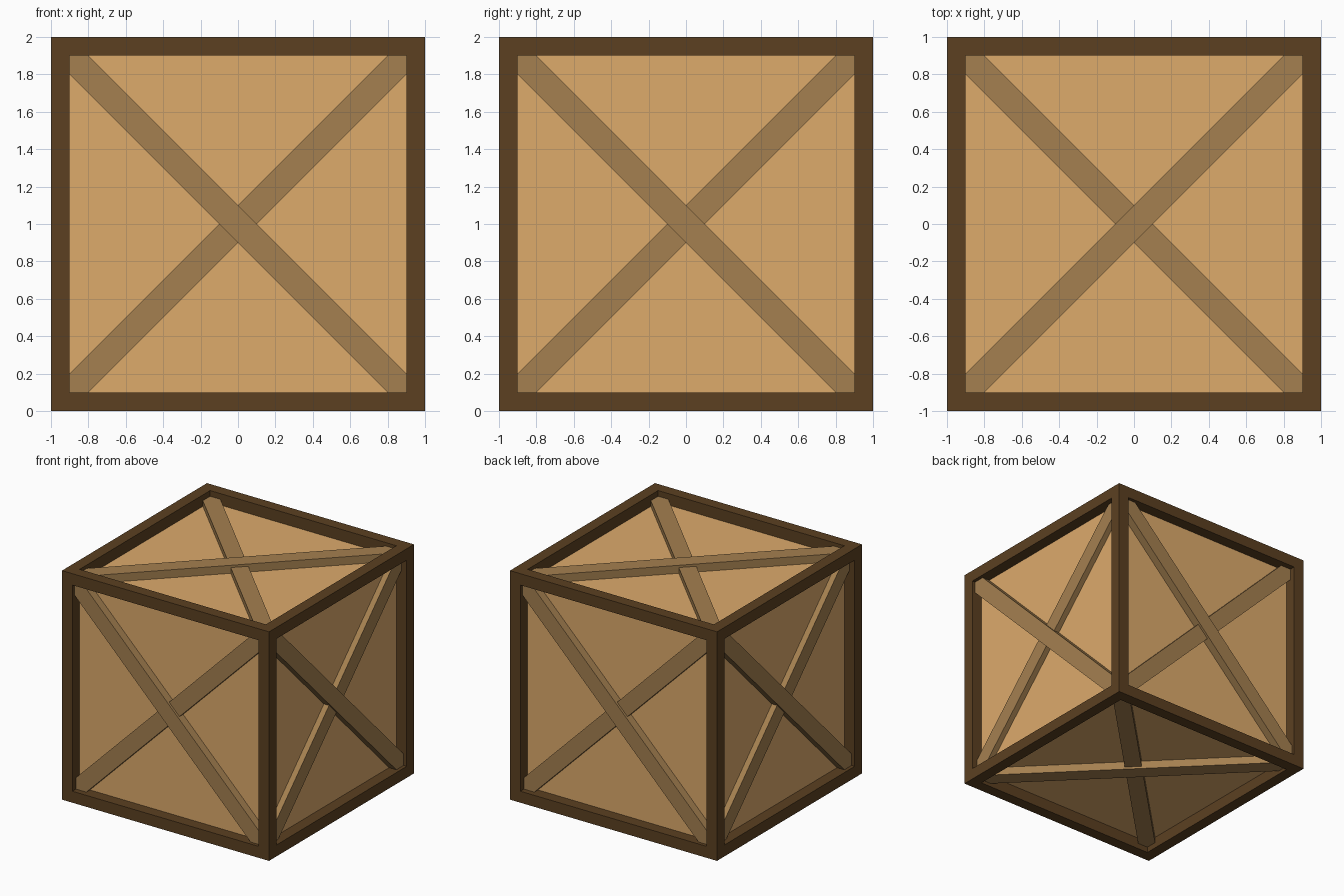
import bpy, bmesh
from mathutils import Vector, Matrix

if "Cube" in bpy.data.objects:
    bpy.data.objects.remove(bpy.data.objects["Cube"])

INNER = 0.9                    # half size of the panelled box
CENTRE = Vector((0, 0, 1))


def material(name, rgb):
    # colours given as seen on screen (sRGB), stored as linear
    mat = bpy.data.materials.new(name)
    mat.diffuse_color = [(c / 255) ** 2.2 for c in rgb] + [1]
    mat.use_nodes = True
    mat.node_tree.nodes["Principled BSDF"].inputs["Base Color"].default_value = mat.diffuse_color
    return mat


def finish(bm, name, mat):
    bmesh.ops.recalc_face_normals(bm, faces=bm.faces[:])
    mesh = bpy.data.meshes.new(name)
    bm.to_mesh(mesh)
    bm.free()
    mesh.materials.append(mat)
    obj = bpy.data.objects.new(name, mesh)
    obj.location = CENTRE
    bpy.context.collection.objects.link(obj)
    return obj


panel_mat = material("panel_wood", (220, 169, 107))
brace_mat = material("brace_wood", (163, 127, 81))
frame_mat = material("frame_wood", (92, 66, 38))

# Frame: cube with every face inset and pushed in, floors removed -> 12 square beams
bm = bmesh.new()
bmesh.ops.create_cube(bm, size=2)
sides = bm.faces[:]
bmesh.ops.inset_individual(bm, faces=sides, thickness=1 - INNER, use_even_offset=True)
floors = bmesh.ops.extrude_discrete_faces(bm, faces=sides)["faces"]
bm.normal_update()
# extruded caps get their side walls from a second pass over the cap edges
walls = bmesh.ops.extrude_face_region(bm, geom=floors)["geom"]
caps = [g for g in walls if isinstance(g, bmesh.types.BMFace)]
for cap in caps:
    n = cap.calc_center_median().normalized()
    bmesh.ops.translate(bm, verts=cap.verts[:], vec=n * (INNER - 1))
bmesh.ops.delete(bm, geom=list({f for f in caps + floors if f.is_valid}), context="FACES")
bmesh.ops.remove_doubles(bm, verts=bm.verts[:], dist=0.0001)
finish(bm, "frame", frame_mat)

# Panels: the closed box behind the frame
bm = bmesh.new()
bmesh.ops.create_cube(bm, size=2 * INNER)
finish(bm, "panels", panel_mat)

# Braces: diagonal strips trimmed to the frame corners, one crossing over the other
STRIP = [(-.9, .9), (-.9, .8), (.8, -.9), (.9, -.9), (.9, -.8), (-.8, .9)]


def brace(name, u, v, flip, top):
    u, v = Vector(u), Vector(v)
    n = u.cross(v)
    bm = bmesh.new()
    face = bm.faces.new([bm.verts.new(u * (a * flip) + v * b + n * INNER) for a, b in STRIP])
    ext = bmesh.ops.extrude_face_region(bm, geom=[face])["geom"]
    verts = [g for g in ext if isinstance(g, bmesh.types.BMVert)]
    bmesh.ops.translate(bm, verts=verts, vec=n * (top - INNER))
    finish(bm, name, brace_mat)


# right and up directions of each face, seen from outside
FACES = {
    "front": ((1, 0, 0), (0, 0, 1)),
    "right": ((0, 1, 0), (0, 0, 1)),
    "back": ((-1, 0, 0), (0, 0, 1)),
    "left": ((0, -1, 0), (0, 0, 1)),
    "top": ((0, 1, 0), (-1, 0, 0)),
    "bottom": ((0, 1, 0), (1, 0, 0)),
}
for side, (u, v) in FACES.items():
    brace(side + "_brace_over", u, v, 1, 0.97)
    brace(side + "_brace_under", u, v, -1, 0.95)
